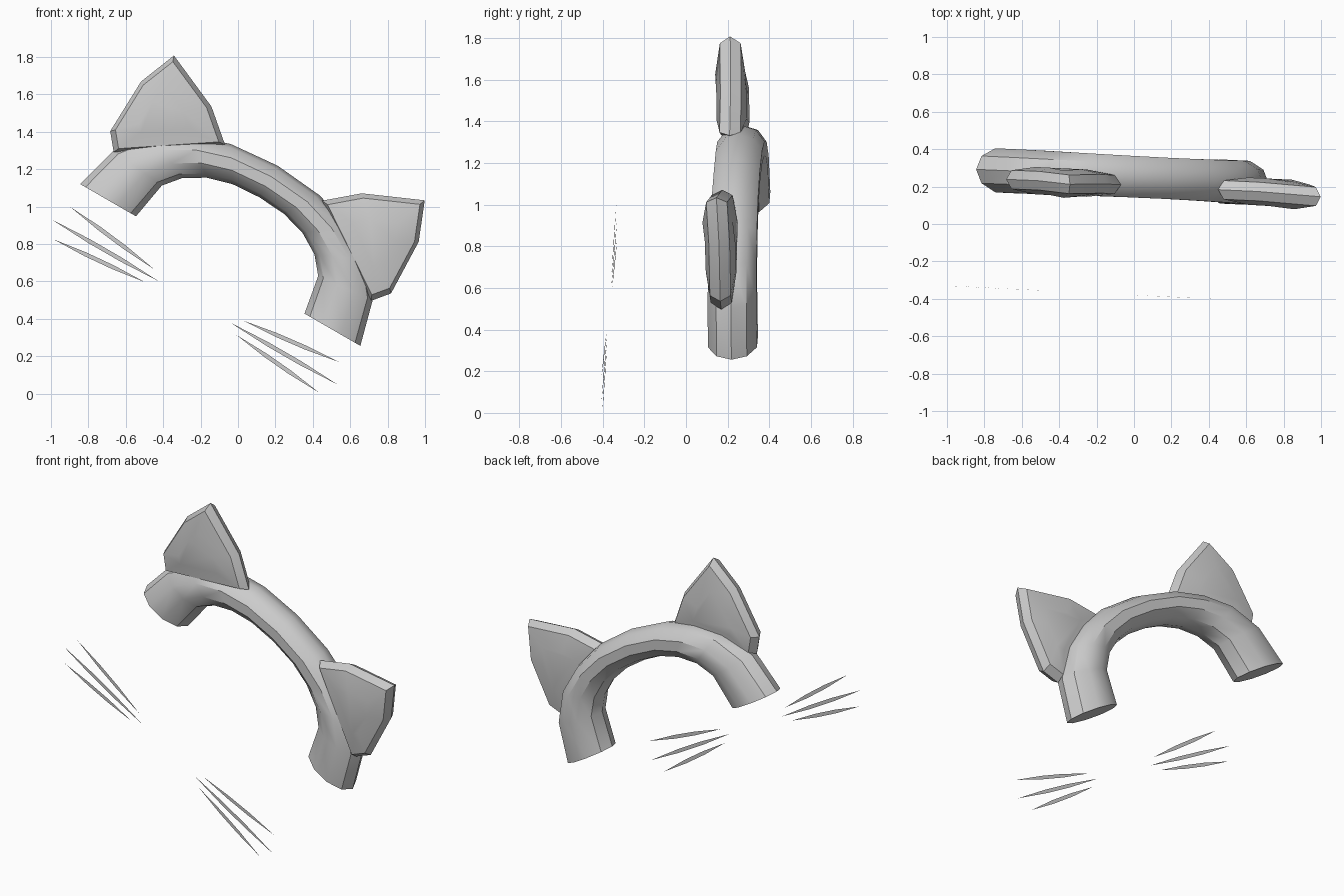
import bpy, bmesh
from math import sin, cos, pi, radians
from mathutils import Vector

if "Cube" in bpy.data.objects:
    bpy.data.objects.remove(bpy.data.objects["Cube"])

TILT = radians(30)          # whole set leans clockwise seen from the front


def place(a, b, y):
    """Upright set coordinates (a across, b up, y depth) -> world."""
    return Vector((-0.095 + a * cos(TILT) + b * sin(TILT),
                   y - 0.043 * a - 0.02 * b,
                   0.688 - a * sin(TILT) + b * cos(TILT)))


def make(name, loops, cap_start=True, cap_end=True, smooth=True):
    """Skin a row of equal-length point loops."""
    bm = bmesh.new()
    rows = [[bm.verts.new(p) for p in loop] for loop in loops]
    n = len(rows[0])
    for r0, r1 in zip(rows, rows[1:]):
        for i in range(n):
            j = (i + 1) % n
            bm.faces.new((r0[i], r0[j], r1[j], r1[i]))
    if cap_start:
        bm.faces.new(rows[0][::-1])
    if cap_end:
        bm.faces.new(rows[-1])
    if len(rows) > 1:
        bmesh.ops.recalc_face_normals(bm, faces=bm.faces)
    mesh = bpy.data.meshes.new(name)
    bm.to_mesh(mesh)
    bm.free()
    ob = bpy.data.objects.new(name, mesh)
    bpy.context.collection.objects.link(ob)
    if smooth:
        bpy.ops.object.select_all(action='DESELECT')
        ob.select_set(True)
        bpy.context.view_layer.objects.active = ob
        bpy.ops.object.shade_smooth_by_angle(angle=radians(35))
    return ob


# Headband: ten-sided oval tube, thick at the ends, slim on top
# (inner a, inner b, outer a, outer b, half depth) for one half
half = [(.52, 0, .865, 0, .124), (.483, .211, .80, .245, .123),
        (.408, .301, .665, .415, .121), (.296, .368, .485, .52, .119),
        (.159, .407, .275, .588, .117)]
top = [(0, .418, 0, .613, .116)]
rings = [(-p, q, -r, s, d) for p, q, r, s, d in half] + top + half[::-1]
loops = []
for ia, ib, oa, ob_, d in rings:
    ca, cb, ha, hb = (ia + oa) / 2, (ib + ob_) / 2, (oa - ia) / 2, (ob_ - ib) / 2
    loops.append([place(ca + ha * cos(k * pi / 5), cb + hb * cos(k * pi / 5),
                        0.255 + d * sin(k * pi / 5)) for k in range(10)])
make("headband", loops)

# Ears: six-sided pointed outline, pillowed front and back
outline = [(.795, .238), (.867, .325), (.857, .638),
           (.774, .846), (.464, .71), (.30, .57)]
mid = (.66, .53)
layers = [(.45, -.073), (.90, -.05), (1.0, 0), (.90, .05), (.45, .073)]
for side, s in (("left", -1), ("right", 1)):
    loops = []
    for k, dy in layers:
        loops.append([place(s * (mid[0] + (a - mid[0]) * k),
                            mid[1] + (b - mid[1]) * k,
                            0.208 + dy - (0.012 if i == 3 else 0))
                      for i, (a, b) in enumerate(outline)])
    make(side + "_ear", loops)

# Whiskers: flat slivers tapering to both tips
whiskers = [(.22, -.24, .884, -.24), (.27, -.197, .83, -.132),
            (.282, -.281, .82, -.327)]
for side, s in (("left", -1), ("right", 1)):
    for n, (a0, b0, a1, b1) in enumerate(whiskers, 1):
        p, q = Vector((a0, b0)), Vector((a1, b1))
        w = (q - p).orthogonal().normalized() * 0.011
        flat = [p, p.lerp(q, .35) - w, p.lerp(q, .65) - w,
                q, p.lerp(q, .65) + w, p.lerp(q, .35) + w]
        pts = [place(s * v.x - .02, v.y, -0.374) for v in flat]
        normal = (pts[1] - pts[0]).cross(pts[3] - pts[0])
        if normal.y < 0:
            pts.reverse()
        make(f"{side}_whisker_{n}", [pts], cap_start=False, smooth=False)
